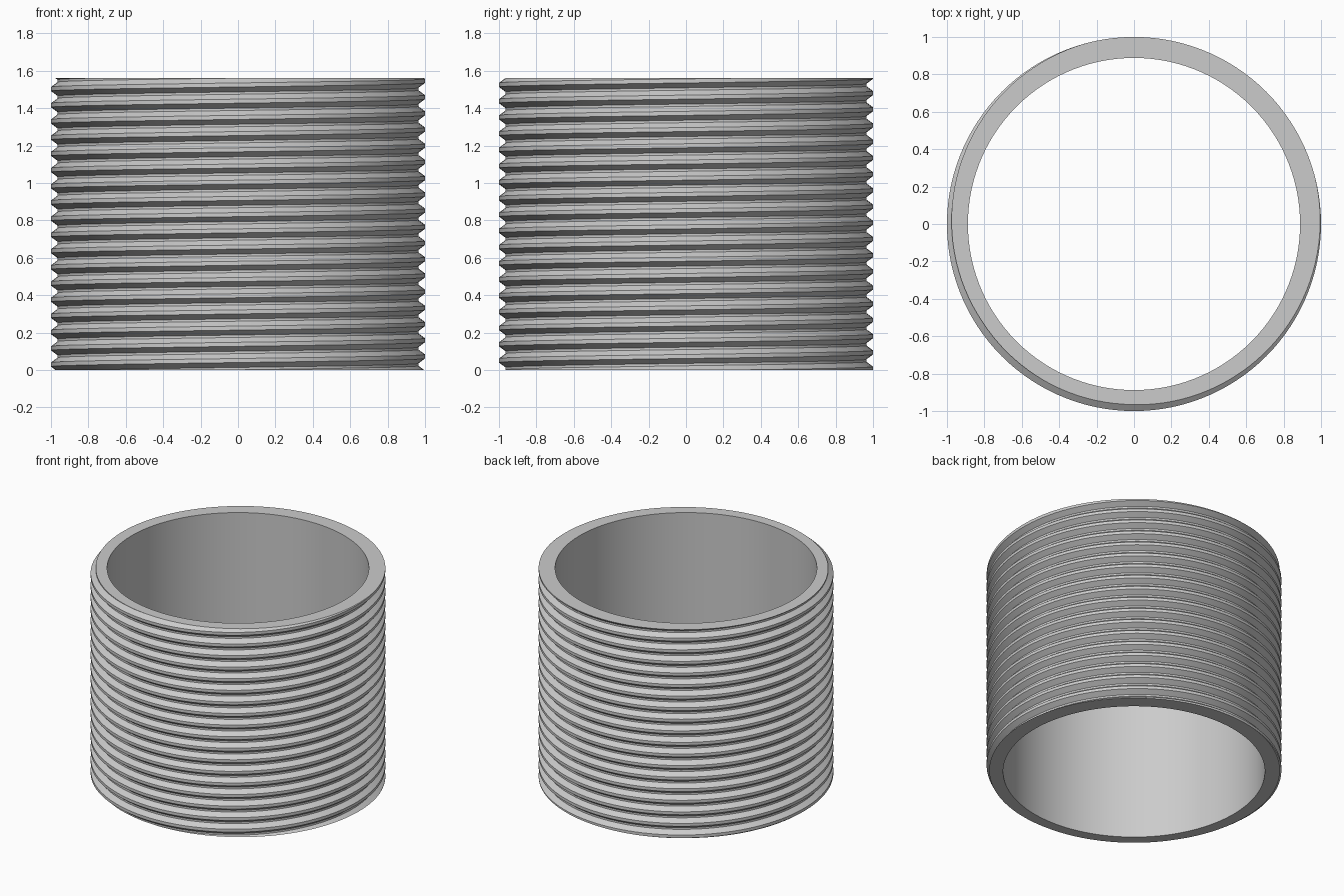
import bpy, bmesh, math

cube = bpy.data.objects.get("Cube")
if cube:
    bpy.data.objects.remove(cube, do_unlink=True)

HEIGHT = 1.56
TURNS = 18
PITCH = HEIGHT / TURNS
CREST, ROOT, BORE = 1.0, 0.965, 0.888
SEGMENTS = 120
START = math.radians(60)      # angle where a crest meets the rim
CREST_HALF, ROOT_HALF = 0.125, 0.075   # half widths of the flats, in pitches


def thread_radius(z, angle):
    """Radius of the right-handed thread at a height and angle."""
    phase = z / PITCH - (angle - START) / math.tau
    away = abs(phase - round(phase))      # distance from the nearest crest
    t = (away - CREST_HALF) / (0.5 - ROOT_HALF - CREST_HALF)
    return CREST + (ROOT - CREST) * min(max(t, 0), 1)


def ring_section(bm, angle):
    """Closed wall section: bore, rims and thread corners cut to the height."""
    corners = (-CREST_HALF, CREST_HALF, 0.5 - ROOT_HALF, 0.5 + ROOT_HALF)
    lift = (angle - START) / math.tau
    heights = [0.0]
    for turn in range(-2, TURNS + 2):
        for c in corners:
            heights.append(min(max((turn + c + lift) * PITCH, 0), HEIGHT))
    heights.append(HEIGHT)
    points = [(BORE, 0)] + [(thread_radius(z, angle), z) for z in heights] + [(BORE, HEIGHT)]
    return [bm.verts.new((r * math.cos(angle), r * math.sin(angle), z)) for r, z in points]


# Threaded sleeve
bm = bmesh.new()
sections = [ring_section(bm, math.tau * i / SEGMENTS) for i in range(SEGMENTS + 1)]
for a, b in zip(sections, sections[1:]):
    for j in range(len(a)):
        k = (j + 1) % len(a)
        bm.faces.new((a[j], b[j], b[k], a[k]))
bmesh.ops.remove_doubles(bm, verts=bm.verts, dist=0.00002)
bmesh.ops.recalc_face_normals(bm, faces=bm.faces)
mesh = bpy.data.meshes.new("threaded_sleeve")
bm.to_mesh(mesh)
bm.free()
sleeve = bpy.data.objects.new("threaded_sleeve", mesh)
bpy.context.collection.objects.link(sleeve)

# Plain grey metal
grey = bpy.data.materials.new("light_grey")
grey.use_nodes = True
colour = (0.6, 0.6, 0.6, 1)
grey.diffuse_color = colour
grey.node_tree.nodes["Principled BSDF"].inputs["Base Color"].default_value = colour
mesh.materials.append(grey)

bpy.ops.object.select_all(action="DESELECT")
sleeve.select_set(True)
bpy.context.view_layer.objects.active = sleeve
bpy.ops.object.shade_smooth_by_angle(angle=math.radians(25))
